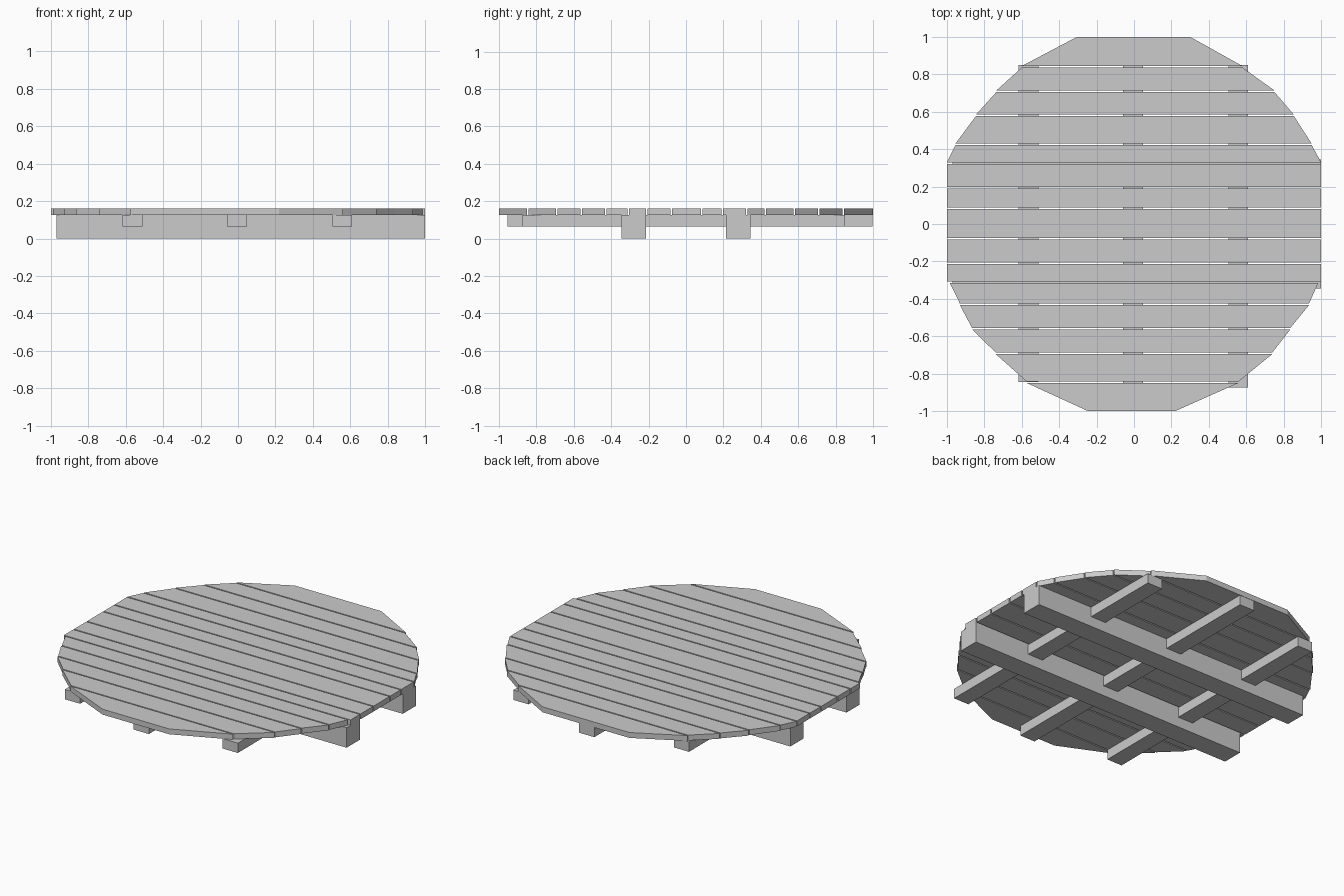
import bpy
import bmesh

cube = bpy.data.objects.get("Cube")
if cube:
    bpy.data.objects.remove(cube)

grey = bpy.data.materials.new("plain_grey")
grey.use_nodes = True
colour = (0.6, 0.6, 0.6, 1)
grey.diffuse_color = colour
grey.node_tree.nodes["Principled BSDF"].inputs["Base Color"].default_value = colour

DECK_LOW, DECK_TOP = 0.126, 0.16
GAP = 0.004  # half the space between boards


def prism(name, outline, z0, z1):
    """Extrude a flat outline from z0 up to z1."""
    bm = bmesh.new()
    face = bm.faces.new([bm.verts.new((x, y, z0)) for x, y in outline])
    up = bmesh.ops.extrude_face_region(bm, geom=[face])["geom"]
    for v in up:
        if isinstance(v, bmesh.types.BMVert):
            v.co.z = z1
    bmesh.ops.recalc_face_normals(bm, faces=bm.faces)
    mesh = bpy.data.meshes.new(name)
    bm.to_mesh(mesh)
    bm.free()
    mesh.materials.append(grey)
    obj = bpy.data.objects.new(name, mesh)
    bpy.context.collection.objects.link(obj)
    return obj


def beam(name, x0, x1, y0, y1, z0, z1):
    return prism(name, [(x0, y0), (x1, y0), (x1, y1), (x0, y1)], z0, z1)


# Deck boards: each joint is (y, left x, right x)
joints = [
    (-1.0, -0.245, 0.22), (-0.845, -0.575, 0.56), (-0.69, -0.74, 0.74),
    (-0.56, -0.865, 0.835), (-0.43, -0.93, 0.935), (-0.31, -0.985, 0.985),
    (-0.21, -1, 1), (-0.08, -1, 1), (0.085, -1, 1), (0.195, -1, 1),
    (0.325, -1, 1), (0.425, -0.955, 0.95), (0.58, -0.845, 0.855),
    (0.71, -0.735, 0.75), (0.84, -0.6, 0.58), (1.0, -0.305, 0.3),
]
for i, (low, high) in enumerate(zip(joints, joints[1:])):
    (y0, l0, r0), (y1, l1, r1) = low, high
    if y0 == -0.31:  # square-ended board
        l0, r0 = -1, 1
    y0 += GAP if i > 0 else 0
    y1 -= GAP if i < len(joints) - 2 else 0
    prism(f"deck_board_{i + 1}", [(l0, y0), (r0, y0), (r1, y1), (l1, y1)],
          DECK_LOW, DECK_TOP)

# Two deep bearers running side to side
for name, y in (("front_bearer", -0.28), ("back_bearer", 0.28)):
    beam(name, -0.97, 1.0, y - 0.066, y + 0.066, 0, DECK_LOW)

# Three shallow joists running front to back
for name, x, y0, y1 in (("right_joist", -0.563, -0.845, 0.85),
                        ("middle_joist", -0.006, -0.955, 0.998),
                        ("left_joist", 0.557, -0.873, 0.85)):
    beam(name, x - 0.053, x + 0.053, y0, y1, 0.064, DECK_LOW)
